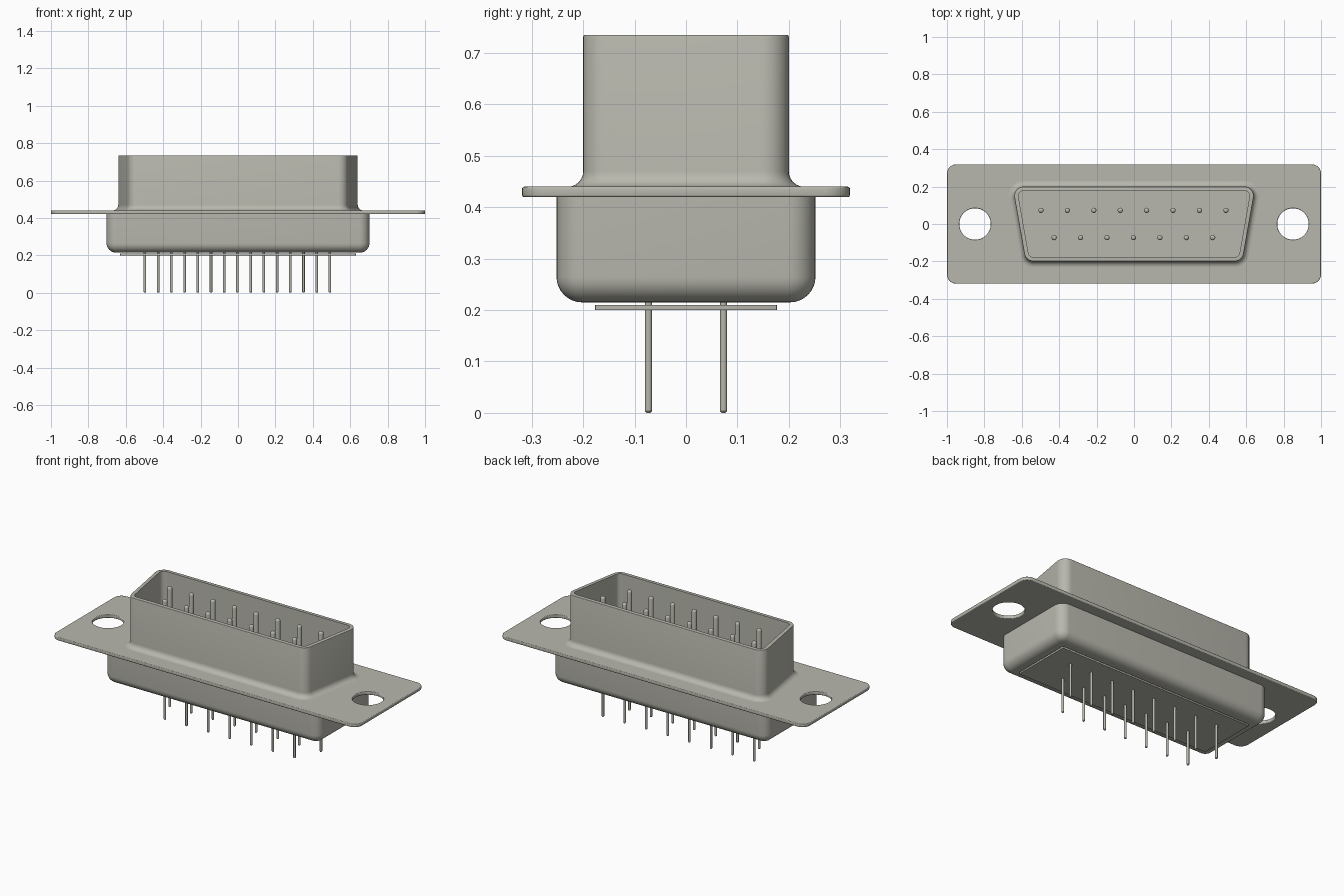
import bpy, bmesh, math

cube = bpy.data.objects.get("Cube")
if cube:
    bpy.data.objects.remove(cube, do_unlink=True)

metal = bpy.data.materials.new("warm grey metal")
metal.use_nodes = True
colour = (0.48, 0.475, 0.42, 1)
metal.diffuse_color = colour
metal.node_tree.nodes["Principled BSDF"].inputs["Base Color"].default_value = colour


def ring(centres, r, seg=8):
    """Rounded outline: corner centres (counter-clockwise) grown by radius r."""
    if len(centres) == 1:
        cx, cy = centres[0]
        return [(cx + r * math.cos(i * math.tau / seg), cy + r * math.sin(i * math.tau / seg))
                for i in range(seg)]
    pts, n = [], len(centres)
    for i, (x, y) in enumerate(centres):
        px, py = centres[i - 1]
        qx, qy = centres[(i + 1) % n]
        a = math.atan2(y - py, x - px) - math.pi / 2
        turn = (math.atan2(qy - y, qx - x) - math.pi / 2 - a) % math.tau
        for k in range(seg + 1):
            t = a + turn * k / seg
            pts.append((x + r * math.cos(t), y + r * math.sin(t)))
    return pts


def add(name, mesh, loc=(0, 0, 0)):
    ob = bpy.data.objects.new(name, mesh)
    ob.location = loc
    bpy.context.collection.objects.link(ob)
    return ob


def smooth(ob):
    bpy.ops.object.select_all(action='DESELECT')
    ob.select_set(True)
    bpy.context.view_layer.objects.active = ob
    bpy.ops.object.shade_smooth_by_angle(angle=math.radians(35))


def loft(name, centres, profile, seg=8, cap_start=True, cap_end=True):
    """Skin rounded outlines along a profile of (radius, height) pairs."""
    bm = bmesh.new()
    rows = [[bm.verts.new((x, y, z)) for x, y in ring(centres, r, seg)] for r, z in profile]
    n = len(rows[0])
    for lo, hi in zip(rows, rows[1:]):
        for i in range(n):
            j = (i + 1) % n
            bm.faces.new((lo[i], lo[j], hi[j], hi[i]))
    if cap_start:
        bm.faces.new(rows[0][::-1])
    if cap_end:
        bm.faces.new(rows[-1])
    mesh = bpy.data.meshes.new(name)
    bm.to_mesh(mesh)
    bm.free()
    mesh.materials.append(metal)
    ob = add(name, mesh)
    smooth(ob)
    return ob


def rect(hx, hy):
    return [(-hx, -hy), (hx, -hy), (hx, hy), (-hx, hy)]


def arc(r0, z0, rad, a0, a1, steps=6):
    """Profile points on a circular arc, angles in degrees."""
    out = []
    for k in range(steps + 1):
        t = math.radians(a0 + (a1 - a0) * k / steps)
        out.append((r0 + rad * math.cos(t), z0 + rad * math.sin(t)))
    return out


# Mounting flange: filled outline with two screw holes and a soft edge
BEV = 0.004
curve = bpy.data.curves.new("mounting_flange", 'CURVE')
curve.dimensions = '2D'
curve.fill_mode = 'BOTH'
curve.extrude = 0.01 - BEV
curve.bevel_depth = BEV
curve.bevel_resolution = 2
outlines = [ring(rect(0.95, 0.269), 0.05 - BEV)]
outlines += [ring([(s * 0.85, 0)], 0.084 + BEV, 48) for s in (-1, 1)]
for pts in outlines:
    sp = curve.splines.new('POLY')
    sp.points.add(len(pts) - 1)
    for p, (x, y) in zip(sp.points, pts):
        p.co = (x, y, 0, 1)
    sp.use_cyclic_u = True
curve.materials.append(metal)
flange = add("mounting_flange", curve, (0, 0, 0.43))
bpy.ops.object.select_all(action='DESELECT')
flange.select_set(True)
bpy.context.view_layer.objects.active = flange
bpy.ops.object.convert(target='MESH')
smooth(flange)

# Open trapezoid shell: flared foot, outer wall, rim, inner wall
trapezoid = [(-0.537, -0.15), (0.537, -0.15), (0.59, 0.15), (-0.59, 0.15)]
shell_profile = arc(0.08, 0.47, 0.03, 270, 180)
shell_profile += arc(0.047, 0.732, 0.003, 0, 90, 3)
shell_profile += [(0.028, 0.735), (0.028, 0.43)]
loft("connector_shell", trapezoid, shell_profile, cap_start=False, cap_end=False)

# Rear housing with rounded lower edge
housing_profile = arc(0.005, 0.265, 0.05, -90, 0, 8) + [(0.055, 0.425)]
loft("rear_housing", rect(0.648, 0.197), housing_profile)

# Thin insulator plate below the housing
loft("insulator_plate", rect(0.627, 0.174), [(0.003, 0.2), (0.003, 0.21)], seg=2)

# Contact pins: thin solder tail, thicker mating end with a domed tip
pin_profile = [(0.004, 0), (0.007, 0.004), (0.007, 0.4), (0.014, 0.4)]
pin_profile += arc(0.002, 0.7, 0.012, 0, 90, 4)
pin_profile[3] = (0.014, 0.4)
first = None
PITCH = 0.1413
for row, count, y in (("back", 8, 0.073), ("front", 7, -0.073)):
    for i in range(count):
        x = (i - (count - 1) / 2) * PITCH - 0.003
        name = f"{row}_pin_{i + 1}"
        if first is None:
            first = loft(name, [(0, 0)], pin_profile, seg=16)
            first.location = (x, y, 0)
        else:
            add(name, first.data, (x, y, 0))
